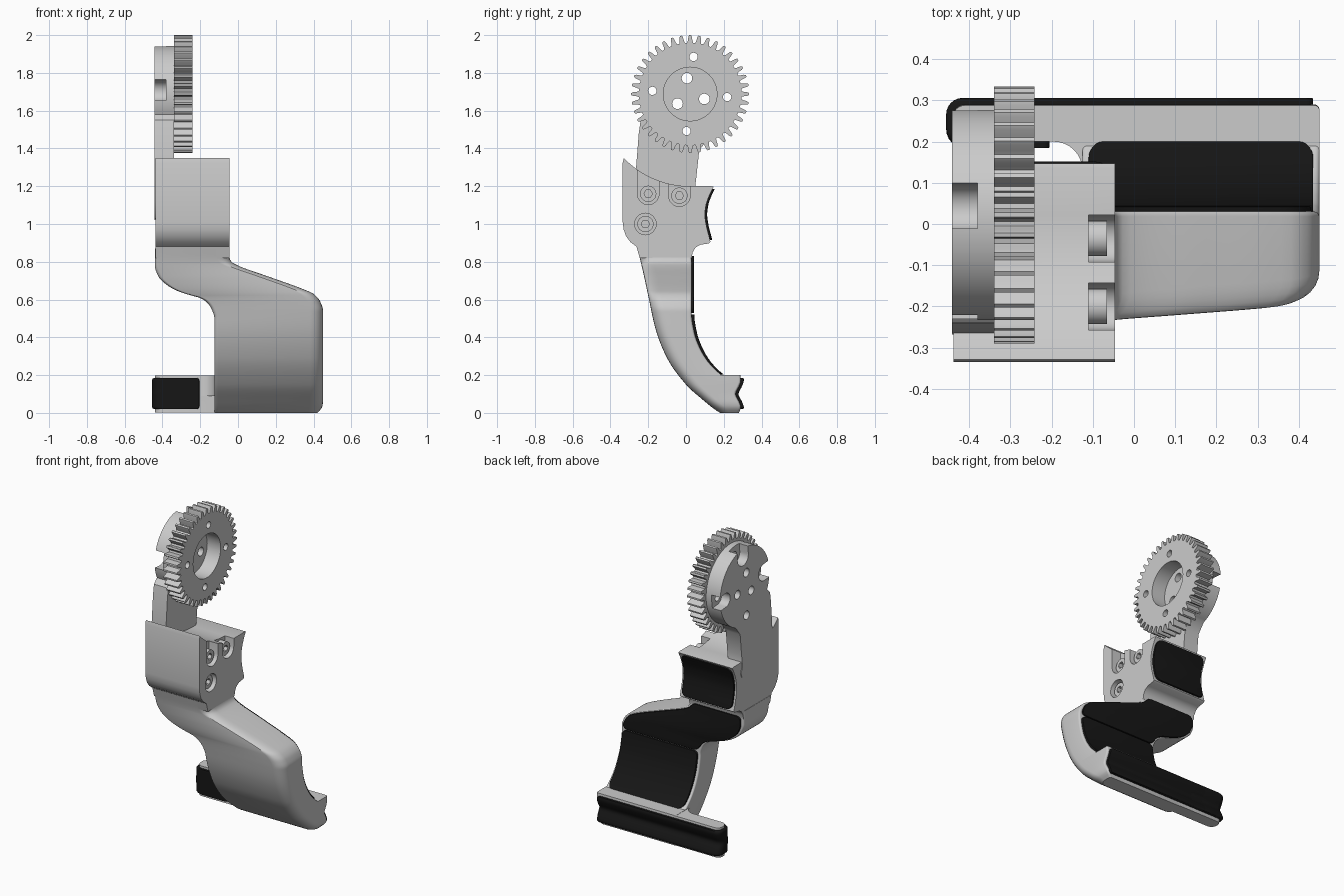
import bpy, bmesh
from math import sin, cos, pi, sqrt, radians

if "Cube" in bpy.data.objects:
    bpy.data.objects.remove(bpy.data.objects["Cube"])

BLACK = bpy.data.materials.new("black_rubber")
BLACK.diffuse_color = (0.008, 0.008, 0.008, 1)
BLACK.use_nodes = True
BLACK.node_tree.nodes["Principled BSDF"].inputs["Base Color"].default_value = BLACK.diffuse_color


def make(name, bm, mat=None, angle=32):
    bmesh.ops.recalc_face_normals(bm, faces=bm.faces)
    me = bpy.data.meshes.new(name)
    bm.to_mesh(me)
    bm.free()
    ob = bpy.data.objects.new(name, me)
    bpy.context.scene.collection.objects.link(ob)
    if mat:
        me.materials.append(mat)
    smooth(ob, angle)
    return ob


def smooth(ob, angle=32):
    ob.data.shade_smooth()
    ob.data.set_sharp_from_angle(angle=radians(angle))


def bridge(bm, rings):
    vs = [[bm.verts.new(p) for p in r] for r in rings]
    n = len(vs[0])
    bm.faces.new(vs[0])
    bm.faces.new(vs[-1])
    for a, b in zip(vs, vs[1:]):
        for i in range(n):
            j = (i + 1) % n
            bm.faces.new((a[i], a[j], b[j], b[i]))


def prism(name, outlines, lo, hi, axis="x", mat=None):
    """Extrude closed outlines along x (points are y,z) or z (points are x,y)."""
    bm = bmesh.new()
    for o in outlines:
        bridge(bm, [[(h, *p) if axis == "x" else (*p, h) for p in o] for h in (lo, hi)])
    return make(name, bm, mat)


def cut(ob, outlines, lo, hi):
    tool = prism("cutter", outlines, lo, hi)
    tool.hide_render = True
    m = ob.modifiers.new("cut", "BOOLEAN")
    m.operation, m.solver, m.object = "DIFFERENCE", "EXACT", tool
    bpy.context.view_layer.update()
    me = bpy.data.meshes.new_from_object(ob.evaluated_get(bpy.context.evaluated_depsgraph_get()))
    ob.modifiers.clear()
    ob.data = me
    bpy.data.objects.remove(tool)
    smooth(ob)


def arc(c, r, a0, a1, n):
    return [(c[0] + r * cos(radians(a0 + (a1 - a0) * i / n)),
             c[1] + r * sin(radians(a0 + (a1 - a0) * i / n))) for i in range(n + 1)]


def circle(c, r, n=32):
    return arc(c, r, 0, 360, n)[:-1]


def slot(c, deg, length, r):
    """Round pocket opening outwards in one direction."""
    dx, dy = length * cos(radians(deg)), length * sin(radians(deg))
    a = arc(c, r, deg + 90, deg + 270, 16)
    return a + [(a[-1][0] + dx, a[-1][1] + dy), (a[0][0] + dx, a[0][1] + dy)]


def curve(*pts):
    """Monotone smooth interpolation through (z, value) points."""
    zs, vs = zip(*pts)
    d = [(vs[i + 1] - vs[i]) / (zs[i + 1] - zs[i]) for i in range(len(zs) - 1)]
    m = [d[0]] + [2 * a * b / (a + b) if a * b > 0 else 0 for a, b in zip(d, d[1:])] + [d[-1]]

    def f(z):
        z = min(max(z, zs[0]), zs[-1])
        i = max(k for k in range(len(d)) if zs[k] <= z)
        h = zs[i + 1] - zs[i]
        t = (z - zs[i]) / h
        return (vs[i] * (2*t**3 - 3*t*t + 1) + m[i] * h * (t**3 - 2*t*t + t)
                + vs[i + 1] * (3*t*t - 2*t**3) + m[i + 1] * h * (t**3 - t*t))
    return f


def ring(z, xl, xr, yf, yb, radii):
    """Rounded rectangle; radii: front left, front right, back right, back left."""
    pts = []
    lim = 0.49 * min(xr - xl, yb - yf)
    for k, (x, y, sx, sy) in enumerate(((xl, yf, 1, 1), (xr, yf, -1, 1), (xr, yb, -1, -1), (xl, yb, 1, -1))):
        r = min(radii[k], lim)
        pts += [(*p, z) for p in arc((x + sx * r, y + sy * r), r, 180 + 90 * k, 270 + 90 * k, 6)]
    return pts


def loft(name, levels, mat=None, angle=32):
    bm = bmesh.new()
    bridge(bm, [ring(*l) for l in levels])
    return make(name, bm, mat, angle)


def span(a, b, n):
    return [a + (b - a) * i / n for i in range(n + 1)]


def pad(name, z0, z1, xl, xr, yf, yb, r=0.03, radii=(.004,) * 4):
    """Black pad with rounded upper and lower corners."""
    ends = [r * (1 - cos(t * pi / 2)) for t in span(0, 1, 6)]
    zs = [z0 + e for e in ends] + span(z0 + r, z1 - r, 14)[1:-1] + [z1 - e for e in reversed(ends)]
    lv = []
    for z in zs:
        d = max(0, r - min(z - z0, z1 - z))
        s = r - sqrt(max(0, r * r - d * d))
        lv.append((z, xl(z) + s, xr(z) - s, yf(z), yb(z), radii))
    return loft(name, lv, BLACK, 40)


# Finger outlines as functions of height
front = curve((0, .18), (.02, .15), (.06, .1), (.15, 0), (.29, -.1), (.44, -.16), (.62, -.2), (.8, -.24), (.88, -.262))
back = curve((.2, .19), (.22, .165), (.28, .11), (.35, .07), (.42, .045), (.52, .03), (.83, .03), (.9, .032))
tip = curve((0, .28), (.03, .29), (.06, .28), (.1, .262), (.14, .28), (.17, .29), (.2, .288))
left = curve((0, -.125), (.5, -.125), (.55, -.14), (.59, -.17), (.61, -.205), (.625, -.26), (.65, -.33),
             (.68, -.38), (.72, -.42), (.78, -.44), (.9, -.44))
right = curve((0, .42), (.03, .445), (.06, .45), (.54, .45), (.59, .435), (.63, .4), (.655, .345),
              (.72, .166), (.78, 0), (.8, -.035), (.83, -.047), (.9, -.047))
grip = curve((.905, .13), (.95, .118), (1.0, .106), (1.05, .1), (1.1, .106), (1.15, .123), (1.19, .142))

# Finger body and the fingertip bar
R = (.02, .07, .012, .012)
loft("finger", [(z, left(z), right(z), front(z), tip(z), R) for z in span(0, .2, 16)]
     + [(z, left(z), right(z), front(z), back(z), R) for z in span(.2001, .87, 70)])
loft("tip_bar", [(z, -.44, -.1, .2, tip(z), (.04, .001, .001, .03)) for z in span(0.002, .199, 16)])
prism("tip_fillet", [arc((-.195, .13), .07, 90, 0, 8) + [(-.1, .13), (-.1, .22), (-.195, .22)]], .09, .198, "z")

# Rubber pads
pad("upper_finger_pad", .53, .83, lambda z: left(z) + .018, lambda z: right(z) - .018,
    lambda z: back(z) - .01, lambda z: back(z) + .012)
pad("lower_finger_pad", .203, .522, lambda z: left(z) + .015, lambda z: right(z) - .015,
    lambda z: back(z) - .012, lambda z: back(z) + .014)
pad("tip_pad", .02, .185, lambda z: -.3, lambda z: .435, lambda z: .24, lambda z: tip(z) + .016, .015)
pad("bar_end_pad", .02, .185, lambda z: -.456, lambda z: -.205, lambda z: .184, lambda z: tip(z) + .016,
    .015, (.05, .004, .004, .04))
pad("grip_pad", .915, 1.185, lambda z: -.425, lambda z: -.06, lambda z: grip(z) - .012,
    lambda z: grip(z) + .012, .035)

# Knuckle housing with screw pockets
C = (.022, 1.688)
profile = (arc(C, .488, 224, 270, 18) + [(.135, 1.2), (.147, 1.197)]
           + [(grip(z), z) for z in span(1.19, .905, 14)]
           + [(.12, .897), (.075, .89), (.05, .875), (.035, .85), (.03, .82), (-.245, .82), (-.262, .88),
              (-.295, .905), (-.317, .935), (-.33, .97), (-.335, 1.01), (-.335, 1.325)])
housing = prism("knuckle_housing", [profile], -.438, -.046)
screws = [(-.2, 1.16), (-.035, 1.15), (-.215, 1.0)]
cut(housing, [slot(screws[0], 90, .25, .057), slot(screws[1], 90, .25, .057), circle(screws[2], .057)], -.11, 0)

# Socket head screws
for i, c in enumerate(screws):
    s = prism(f"screw_{i + 1}", [circle(c, .043)], -.12, -.065)
    cut(s, [circle(c, .022, 6)], -.095, 0)

# Arm plate with round head, bolt notches and holes
bolts = [(.04, 1.885), (-.178, 1.705), (.218, 1.672), (.003, 1.492)]
holes = [(.005, 1.772), (-.045, 1.637), (.097, 1.662)]
outline = (arc(C, .255, -68, 205, 60)
           + [(-.24, 1.55), (-.25, 1.48), (-.268, 1.25), (-.255, 1.12), (-.235, 1.06), (-.2, 1.03), (-.12, 1.02),
              (-.05, 1.05), (0, 1.08), (.05, 1.1), (.06, 1.13), (.045, 1.17), (.055, 1.25), (.07, 1.39)])
plate = prism("arm_plate", [outline], -.442, -.338)
cut(plate, [slot(bolts[0], 85, .2, .055), slot(bolts[1], 175, .2, .055), slot(bolts[2], -5, .2, .045)], -.5, -.38)
cut(plate, [circle(h, .028, 24) for h in holes] + [circle(b, .022, 20) for b in bolts[:3]]
    + [circle(bolts[3], .028, 24)], -.5, -.3)

# Gear wheel
N = 40
teeth = []
for i in range(N):
    for f, r in ((-.36, .272), (-.27, .283), (-.2, .302), (-.11, .312), (.11, .312), (.2, .302), (.27, .283), (.36, .272)):
        a = pi / 2 + 2 * pi * (i + f) / N
        teeth.append((C[0] + r * cos(a), C[1] + r * sin(a)))
gear = prism("gear_wheel", [teeth], -.34, -.241)
cut(gear, [circle(C, .142, 64)] + [circle(b, .022, 20) for b in bolts], -.4, -.2)
